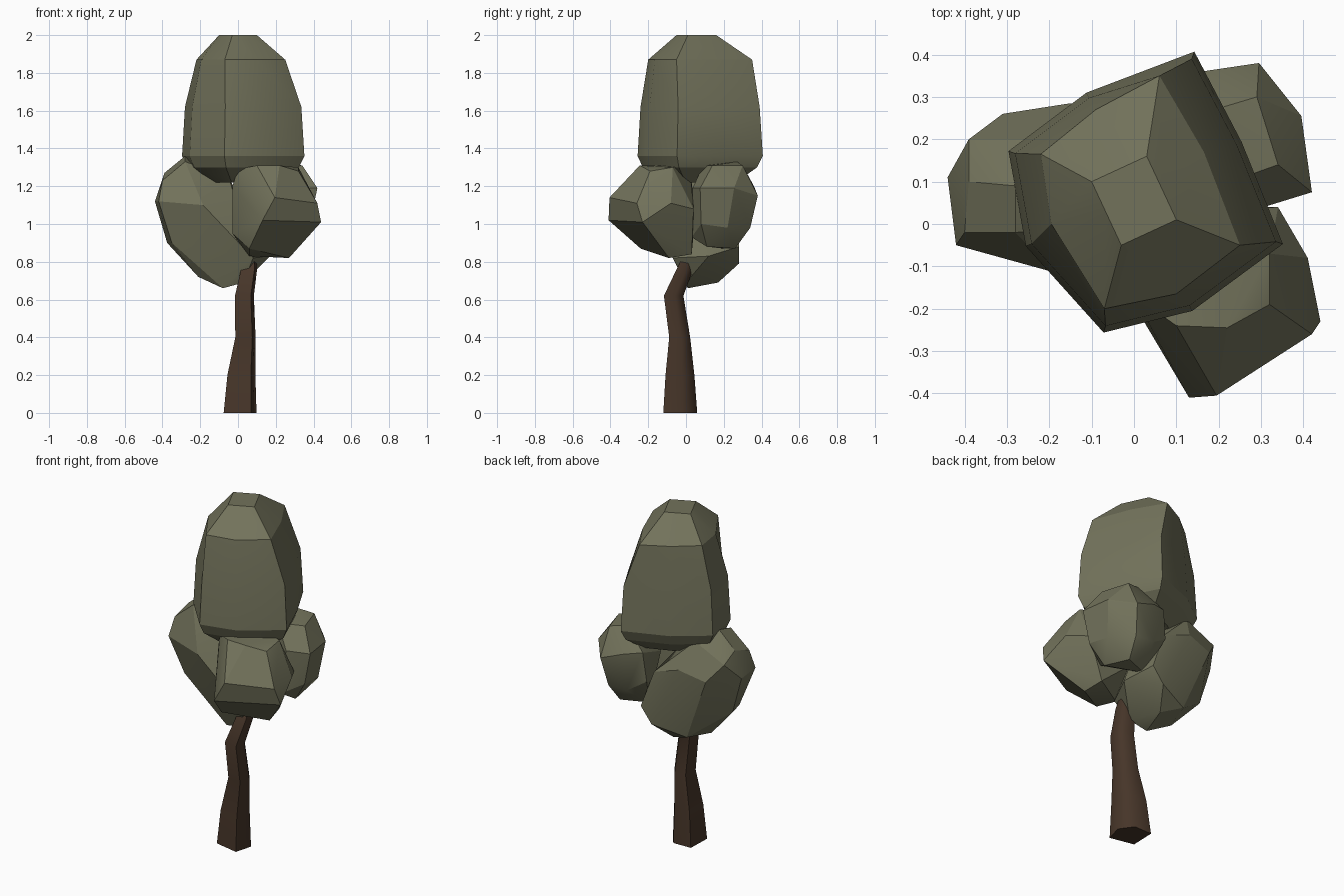
import bpy, bmesh, math


def material(name, rgb):
    m = bpy.data.materials.new(name)
    m.diffuse_color = (*rgb, 1)
    return m


leaf = material("leaf", (0.17, 0.17, 0.105))
bark = material("bark", (0.062, 0.036, 0.022))


def finish(bm, name, mat, angle):
    bmesh.ops.recalc_face_normals(bm, faces=bm.faces[:])
    me = bpy.data.meshes.new(name)
    bm.to_mesh(me)
    bm.free()
    me.materials.append(mat)
    ob = bpy.data.objects.new(name, me)
    bpy.context.collection.objects.link(ob)
    # Soften only the shallow creases
    bpy.ops.object.select_all(action='DESELECT')
    ob.select_set(True)
    bpy.context.view_layer.objects.active = ob
    bpy.ops.object.shade_smooth_by_angle(angle=math.radians(angle))
    return ob


def loft(name, rings, mat, angle):
    """Skin a stack of equal-length rings and cap both ends."""
    bm = bmesh.new()
    loops = [[bm.verts.new(p) for p in r] for r in rings]
    n = len(loops[0])
    for a, b in zip(loops, loops[1:]):
        for i in range(n):
            j = (i + 1) % n
            bm.faces.new((a[i], a[j], b[j], b[i]))
    bm.faces.new(loops[0])
    bm.faces.new(loops[-1])
    return finish(bm, name, mat, angle)


def clump(name, points):
    """Faceted leaf clump: convex hull over its main corners."""
    bm = bmesh.new()
    for p in points:
        bm.verts.new(p)
    bmesh.ops.convex_hull(bm, input=bm.verts[:])
    loose = [v for v in bm.verts if not v.link_faces]
    bmesh.ops.delete(bm, geom=loose, context='VERTS')
    bmesh.ops.dissolve_limit(bm, angle_limit=math.radians(7),
                             verts=bm.verts[:], edges=bm.edges[:])
    return finish(bm, name, leaf, 25)


# Trunk: bent, tapering tube with an uneven five-sided section (x, y, z, radius)
section = [(-0.85, -0.65), (0.7, -0.98), (1.0, 0.1), (0.4, 0.93), (-0.8, 0.9)]
path = [(0.004, -0.028, 0, 0.094), (0.012, -0.03, 0.2, 0.08),
        (0.035, -0.032, 0.4, 0.058), (0.03, -0.064, 0.62, 0.054),
        (0.055, -0.005, 0.76, 0.046), (0.06, 0.03, 0.85, 0.035)]
loft("trunk", [[(x + r * u, y + r * v, z) for u, v in section]
               for x, y, z, r in path], bark, 75)

# Crown: one four-cornered outline scaled up the height (z, scale)
outline = [(-0.29, 0.17), (-0.11, 0.305), (0.14, 0.40), (0.25, 0.19),
           (0.345, -0.045), (0.135, -0.2), (-0.07, -0.25), (-0.25, -0.05)]
cx, cy = 0.02, 0.06
rings = [[(cx + (x - cx) * s, cy + (y - cy) * s, z) for x, y in outline]
         for z, s in [(1.22, 0.6), (1.30, 0.93), (1.36, 1.02), (1.62, 0.97)]]
shoulder = [(-0.22, 0.165), (-0.09, 0.27), (0.06, 0.35), (0.165, 0.17),
            (0.25, -0.05), (0.10, -0.165), (-0.07, -0.20), (-0.195, 0.0)]
top = [(-0.10, 0.10), (-0.035, 0.13), (0.03, 0.16), (0.065, 0.085),
       (0.10, 0.01), (0.035, -0.02), (-0.03, -0.05), (-0.065, 0.025)]
rings.append([(x, y, 1.87) for x, y in shoulder])
rings.append([(x, y, 2.0) for x, y in top])
loft("crown", rings, leaf, 25)

# Lower leaf clumps
clump("left_clump", [
    (-0.28, -0.02, 1.33), (-0.28, 0.09, 1.36), (-0.20, 0.20, 1.31), (-0.05, 0.0, 1.25),
    (-0.39, 0.10, 1.27), (-0.39, 0.20, 1.22), (-0.15, 0.285, 1.16),
    (-0.40, -0.02, 1.23), (-0.44, 0.11, 1.12), (-0.42, -0.05, 1.12),
    (-0.185, -0.115, 1.10), (-0.31, 0.26, 1.12), (0.02, 0.27, 1.10),
    (-0.375, 0.10, 0.90), (-0.35, 0.0, 0.90), (0.08, -0.07, 0.82),
    (0.10, 0.28, 0.88), (0.17, 0.12, 0.83), (-0.21, 0.06, 0.72), (-0.16, 0.22, 0.74),
    (0.03, 0.28, 0.79), (-0.08, 0.01, 0.66), (-0.04, 0.17, 0.69), (0.03, 0.0, 0.69)])

clump("front_clump", [
    (0.0, -0.17, 1.29), (0.10, -0.24, 1.31), (0.22, -0.245, 1.31), (0.32, -0.19, 1.28),
    (0.32, -0.07, 1.30), (0.10, 0.02, 1.31), (-0.03, -0.14, 1.20), (-0.03, -0.12, 0.95),
    (0.195, -0.405, 1.14), (0.13, -0.41, 1.02), (0.42, -0.26, 1.11), (0.41, -0.08, 1.11),
    (0.44, -0.23, 1.01), (0.34, 0.04, 1.08), (0.06, -0.24, 0.87),
    (0.06, -0.08, 0.83), (0.27, -0.09, 0.82), (0.25, 0.03, 0.84), (0.0, 0.05, 1.05)])

clump("back_clump", [
    (0.19, 0.27, 1.33), (0.29, 0.30, 1.31), (0.34, 0.14, 1.31), (0.20, 0.09, 1.31),
    (0.06, 0.32, 1.22), (0.16, 0.36, 1.20), (0.295, 0.38, 1.15), (0.395, 0.255, 1.19),
    (0.42, 0.075, 1.19), (0.29, 0.035, 1.19), (0.04, 0.31, 1.05), (0.15, 0.34, 0.98),
    (0.27, 0.34, 0.98), (0.37, 0.22, 0.98), (0.38, 0.08, 1.00), (0.26, 0.03, 0.93),
    (0.25, 0.26, 0.87), (0.30, 0.11, 0.88), (0.10, 0.20, 0.87), (0.08, 0.12, 1.15)])
